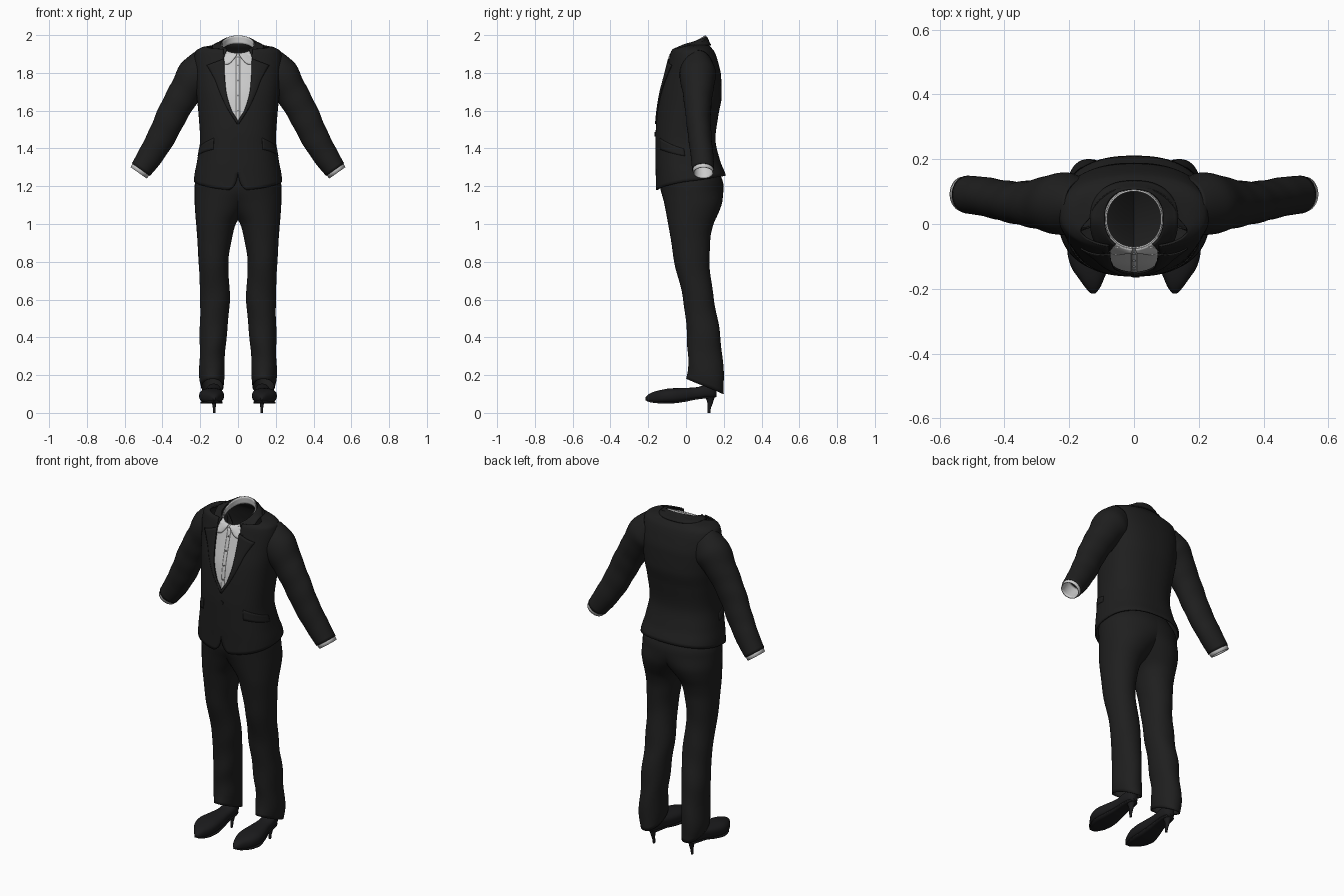
import bpy, bmesh, math
from mathutils import Vector

if "Cube" in bpy.data.objects:
    bpy.data.objects.remove(bpy.data.objects["Cube"])

def material(name, r, g, b):
    m = bpy.data.materials.new(name)
    m.diffuse_color = (r, g, b, 1)
    m.use_nodes = True
    m.node_tree.nodes["Principled BSDF"].inputs["Base Color"].default_value = m.diffuse_color
    return m

BLACK = material("suit black", 0.0135, 0.0135, 0.0135)
SHOE = material("shoe black", 0.011, 0.011, 0.012)
WHITE = material("shirt white", 0.62, 0.62, 0.62)
GREY = material("button grey", 0.25, 0.25, 0.25)

def interp(t, x):
    """Smooth monotone interpolation of table rows; first column is the key."""
    x = min(max(x, t[0][0]), t[-1][0])
    i = 0
    while i < len(t) - 2 and x > t[i + 1][0]:
        i += 1
    h = t[i + 1][0] - t[i][0]
    s = (x - t[i][0]) / h
    out = []
    for c in range(1, len(t[0])):
        d = lambda k: (t[k + 1][c] - t[k][c]) / (t[k + 1][0] - t[k][0])
        def slope(k):
            if k == 0: return d(0)
            if k == len(t) - 1: return d(k - 1)
            a, b = d(k - 1), d(k)
            return 2 * a * b / (a + b) if a * b > 0 else 0
        m0, m1 = slope(i) * h, slope(i + 1) * h
        p0, p1 = t[i][c], t[i + 1][c]
        out.append(p0 * (1 + 2 * s) * (1 - s) ** 2 + m0 * s * (1 - s) ** 2
                   + p1 * s * s * (3 - 2 * s) + m1 * s * s * (s - 1))
    return out

def sheet(name, f, nu, nv, mat, thick=0.0, mirror=False, caps=False):
    """Grid surface from f(u, v); closed loops are welded."""
    bm = bmesh.new()
    g = [[bm.verts.new(f(i / nu, j / nv)) for i in range(nu + 1)] for j in range(nv + 1)]
    for j in range(nv):
        for i in range(nu):
            bm.faces.new((g[j][i], g[j][i + 1], g[j + 1][i + 1], g[j + 1][i]))
    if caps:
        bm.faces.new(g[0][:-1])
        bm.faces.new(g[-1][:-1])
    bmesh.ops.remove_doubles(bm, verts=bm.verts, dist=1e-5)
    bmesh.ops.recalc_face_normals(bm, faces=bm.faces)
    me = bpy.data.meshes.new(name)
    bm.to_mesh(me)
    bm.free()
    me.materials.append(mat)
    ob = bpy.data.objects.new(name, me)
    bpy.context.collection.objects.link(ob)
    if mirror:
        md = ob.modifiers.new("mirror", "MIRROR")
        md.use_mirror_merge = False
    if thick:
        md = ob.modifiers.new("thickness", "SOLIDIFY")
        md.thickness, md.offset = thick, 0
    bpy.context.view_layer.objects.active = ob
    ob.select_set(True)
    bpy.ops.object.shade_smooth_by_angle(angle=math.radians(45))
    ob.select_set(False)
    return ob

N = 2.4
def oval(a, hw, yf, yb, n=N):
    """Point on a rounded section; a = 0 faces the front."""
    s, c = math.sin(a), math.cos(a)
    return (hw * math.copysign(abs(s) ** (2 / n), s),
            (yf + yb) / 2 - (yb - yf) / 2 * math.copysign(abs(c) ** (2 / n), c))

# Jacket: height, half width, front y, back y
BODY = [(1.17, .233, -.155, .215), (1.25, .228, -.156, .208), (1.33, .213, -.158, .178),
        (1.45, .197, -.158, .152), (1.58, .205, -.149, .168), (1.68, .215, -.137, .185),
        (1.78, .225, -.113, .182), (1.86, .23, -.092, .165), (1.91, .222, -.08, .147),
        (1.932, .19, -.066, .13), (1.945, .13, -.06, .12), (2.0, .09, -.06, .107)]
# Front opening: height, half gap
EDGE = [(1.17, .062), (1.185, .036), (1.2, .021), (1.23, .007), (1.28, .0), (1.53, .0),
        (1.60, .037), (1.70, .066), (1.80, .074), (2.0, .078)]

def front_y(x, z):
    hw, yf, yb = interp(BODY, z)
    return (yf + yb) / 2 - (yb - yf) / 2 * (1 - min(1, abs(x) / hw) ** N) ** (1 / N)

def jacket(u, v):
    b = u * 2 * math.pi
    front = abs(math.sin(b / 2))
    z0 = 1.18 + .075 * front ** 1.3
    z1 = 1.955 - .03 * math.cos(b)
    z = z0 + (z1 - z0) * (1 - (1 - v) ** 1.5)
    hw, yf, yb = interp(BODY, z)
    a0 = math.asin((interp(EDGE, z)[0] / hw) ** (N / 2))
    x, y = oval(a0 + u * (2 * math.pi - 2 * a0), hw, yf, yb)
    return (x, y, z)
sheet("jacket_body", jacket, 96, 64, BLACK, .008)

# Lapels
LAPEL = [(1.53, .004), (1.62, .06), (1.70, .097), (1.76, .12), (1.81, .147), (1.84, .165)]
def lapel(u, v):
    z = 1.53 + .31 * v
    a, b = interp(EDGE, z)[0] - .002, interp(LAPEL, z)[0]
    x = a + (b - a) * u
    z += .035 * (1 - u) * v * v
    return (x, front_y(x, z) - .004 - .004 * v - .004 * math.sin(u * math.pi), z)
sheet("lapel", lapel, 8, 24, BLACK, .005, True)

# Jacket collar folded round the neck
def collar(u, v):
    a = .62 + u * (2 * math.pi - 1.24)
    k = v ** .7
    x, y = oval(a, .135 - .045 * k, -.112 + .034 * k, .132 - .024 * k)
    low = 1.946 - .1 * max(0, math.cos(a))
    high = 1.956 - .036 * math.cos(a)
    return (x, y, low + (high - low) * v + .004 * math.sin(v * math.pi))
sheet("jacket_collar", collar, 64, 8, BLACK, .006)

# Pocket flaps wrapped on the hips
def flap(u, v):
    z = 1.395 - .035 * u + v * (.06 - .022 * u)
    hw, yf, yb = interp(BODY, z)
    x, y = oval(.62 + u * .92, hw + .004, yf - .004, yb)
    return (x, y, z)
sheet("pocket_flap", flap, 14, 4, BLACK, .004, True)

# Sleeves: key, centre x, centre z, radius, centre y, radius in y
ARM = [(0, .155, 1.837, .1, .062, .075), (.17, .217, 1.79, .1, .062, .094),
       (.32, .28, 1.70, .083, .062, .078), (.5, .347, 1.582, .077, .064, .064),
       (.67, .405, 1.462, .071, .073, .059), (.85, .470, 1.352, .063, .086, .057),
       (1, .526, 1.271, .053, .092, .055)]
def arm(u, v, k=1.0):
    cx, cz, r, cy, ry = interp(ARM, v)
    p, q = interp(ARM, max(v - .05, 0)), interp(ARM, min(v + .05, 1))
    d = Vector((q[0] - p[0], q[1] - p[1])).normalized()
    a = u * 2 * math.pi
    w = r * k * math.cos(a)
    return (cx - d.y * w, cy + ry * k * math.sin(a), cz + d.x * w)
def sleeve(u, v):
    crease = 1 + .018 * math.sin(v * 38 + 2 * math.sin(u * 2 * math.pi)) * math.sin(v * math.pi)
    return arm(u, v * .968, crease)
sheet("sleeve", sleeve, 32, 40, BLACK, .006, True)
sheet("shirt_cuff", lambda u, v: arm(u, .84 + .16 * v, .94), 32, 6, WHITE, .005, True)

# Shirt front, placket, neck band and collar points
def shirt(u, v):
    x, z = -.1 + .2 * u, 1.48 + .425 * v
    return (x, front_y(x, z) + .009, z)
sheet("shirt_front", shirt, 16, 30, WHITE, .003)

def placket(u, v):
    x, z = -.01 + .02 * u, 1.5 + .385 * v
    return (x, front_y(x, z) + .007, z)
sheet("shirt_placket", placket, 2, 24, WHITE, .002)

def band_at(a, v):
    x, y = oval(a, .09 - .005 * v, -.076 + .003 * v, .107 - .004 * v, 2.1)
    low, high = 1.912 - .042 * math.cos(a), 1.951 - .047 * math.cos(a)
    return Vector((x, y, low + (high - low) * v))
sheet("shirt_neck_band", lambda u, v: band_at(u * 2 * math.pi, v), 48, 4, WHITE, .005)

def point(u, v):
    top = band_at(.04 + 1.0 * u, 1)
    top.y -= .003
    x = .01 + .062 * u
    z = 1.89 - .045 * math.sin(min(1, u * 1.3) * math.pi / 2)
    low = Vector((x, front_y(x, z) - .001, z))
    p = top.lerp(low, v)
    p.y -= .006 * math.sin(v * math.pi)
    return p
sheet("shirt_collar_point", point, 12, 6, WHITE, .004, True)

def button(name, x, z, off, r, mat):
    y = front_y(x, z) + off
    bpy.ops.mesh.primitive_cylinder_add(vertices=16, radius=r, depth=.006,
                                        location=(x, y, z), rotation=(math.pi / 2, 0, 0))
    ob = bpy.context.object
    ob.name = name
    ob.data.materials.append(mat)
    ob.select_set(False)
for k in range(4):
    button("shirt_button", 0, 1.60 + .08 * k, .006, .005, GREY)
button("jacket_button", .006, 1.475, -.005, .011, BLACK)

# Trousers: height, inner x, outer x, front y, back y
LEG = [(.13, .078, .193, .004, .2), (.2, .076, .202, .014, .198), (.4, .064, .2, .008, .18),
       (.6, .046, .198, -.012, .146), (.8, .054, .206, -.06, .122), (.92, .035, .213, -.078, .126),
       (1.0, .015, .219, -.092, .143), (1.06, -.03, .224, -.103, .17), (1.12, -.09, .227, -.115, .19),
       (1.2, -.2, .227, -.135, .196), (1.32, -.19, .19, -.14, .15)]
def leg(u, v):
    z = .14 + 1.18 * v
    a = u * 2 * math.pi
    xi, xo, yf, yb = interp(LEG, z)
    x, y = oval(a, (xo - xi) / 2, yf, yb, 2.1)
    wave = .003 * math.sin(z * 30 + 1.5 * math.sin(a)) * max(0, 1 - z)
    tilt = .04 * math.cos(a) * max(0, 1 - (z - .14) / .25)
    return (x + (xi + xo) / 2 + wave, y + wave, z + tilt)
sheet("trouser_leg", leg, 40, 64, BLACK, .005, True)

# Shoes: y, centre x, half width, sole z, top z
LAST = [(-.215, .126, .006, .068, .082), (-.2, .127, .02, .059, .097), (-.17, .131, .038, .053, .112),
        (-.13, .137, .058, .05, .122), (-.08, .14, .066, .05, .13), (-.01, .136, .056, .058, .132),
        (.05, .131, .044, .07, .135), (.11, .129, .04, .077, .15), (.145, .128, .032, .079, .155),
        (.162, .128, .014, .085, .148)]
def shoe(u, v):
    y = -.215 + .377 * (.5 - .5 * math.cos(v * math.pi))
    cx, w, lo, hi = interp(LAST, y)
    x, h = oval(u * 2 * math.pi, w, lo, hi, 2.5)
    return (cx + x, y, h)
sheet("shoe", shoe, 28, 32, SHOE, 0, True, True)

def sole(u, v):
    y = -.205 + .355 * v
    cx, w, lo, hi = interp(LAST, y)
    return (cx + (2 * u - 1) * (w * .88), y, lo + .004)
sheet("shoe_sole", sole, 4, 28, SHOE, .008, True)

# Slim heels
HEEL = [(0, .006, .121, .008), (.02, .007, .122, .009), (.055, .012, .128, .015), (.1, .03, .125, .032)]
def heel(u, v):
    rx, cy, ry = interp(HEEL, .1 * v)
    a = u * 2 * math.pi
    return (.125 + .003 * v + rx * math.cos(a), cy + ry * math.sin(a), .1 * v)
sheet("shoe_heel", heel, 16, 10, SHOE, 0, True, True)
